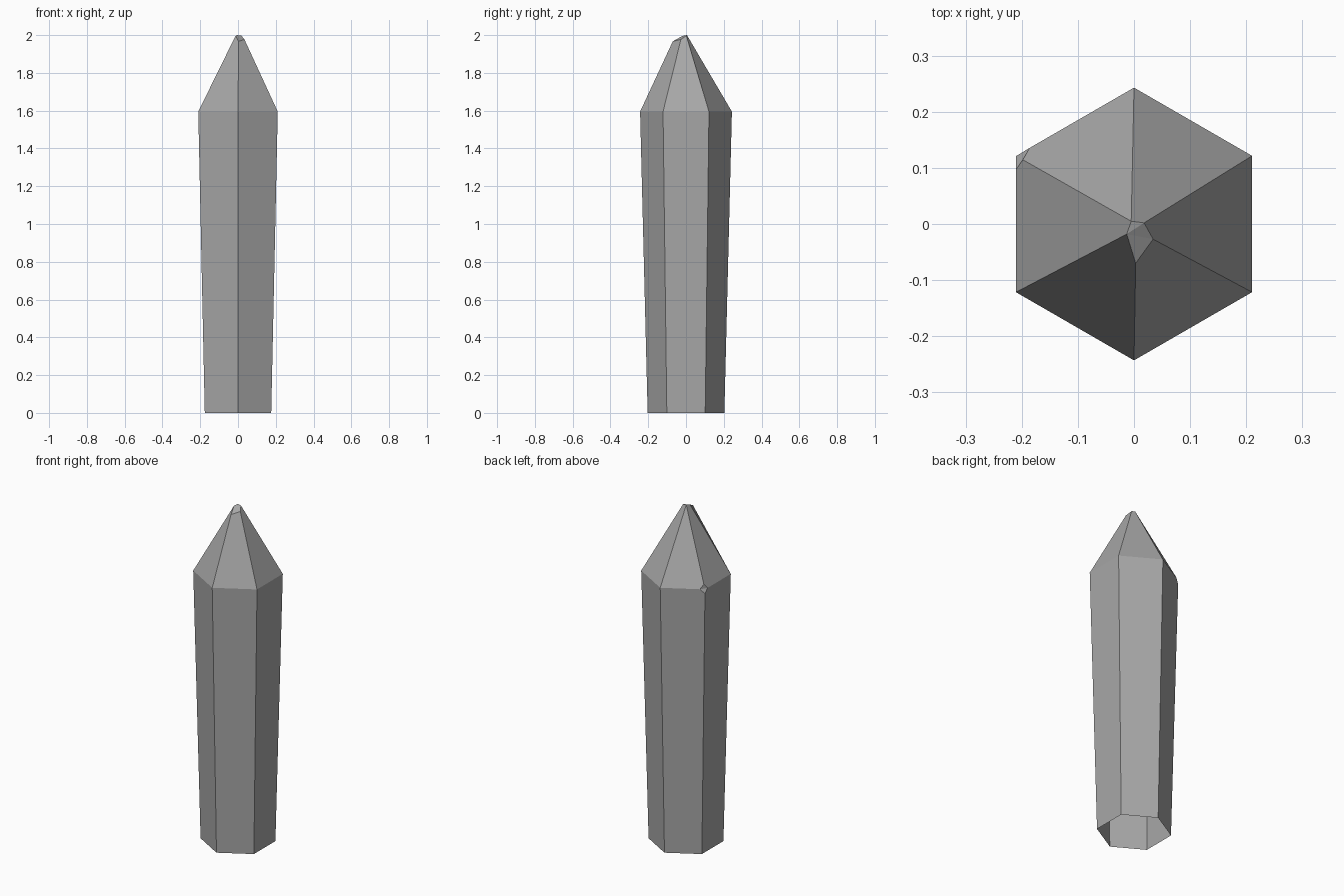
import bpy
import bmesh
from math import cos, sin, radians
from mathutils import Vector

cube = bpy.data.objects.get("Cube")
if cube:
    bpy.data.objects.remove(cube, do_unlink=True)

SIDES = 6
CHIPPED = 4  # index of the chipped shoulder corner

grey = bpy.data.materials.new("stone_grey")
grey.use_nodes = True
colour = (0.39, 0.39, 0.39, 1)
grey.diffuse_color = colour
grey.node_tree.nodes["Principled BSDF"].inputs["Base Color"].default_value = colour

bm = bmesh.new()


def ring(radius, z):
    angles = [radians(-90 + 360 / SIDES * i) for i in range(SIDES)]
    return [Vector((radius * cos(a), radius * sin(a), z)) for a in angles]


def face(*verts):
    """Make a face, skipping repeated corners."""
    bm.faces.new(list(dict.fromkeys(verts)))


# Foot and shoulder rings of the tapering shaft
foot_pos = ring(0.203, 0)
shoulder_pos = ring(0.243, 1.595)
foot = [bm.verts.new(p) for p in foot_pos]
shoulder = [bm.verts.new(p) for p in shoulder_pos]

# Slanted, broken tip: one corner per ridge, two ridges share the peak
tip = [bm.verts.new(p) for p in (
    (0.003, -0.07, 1.967), (0.034, -0.027, 1.977), (0.018, 0.002, 1.997),
    (-0.005, 0.005, 2.0), (-0.013, -0.018, 1.996))]
tip.insert(4, tip[3])

# Every shoulder corner has four points, which coincide unless chipped
arrive, leave, above, below = (list(shoulder) for _ in range(4))


def chip_point(target, amount):
    return bm.verts.new(shoulder_pos[CHIPPED].lerp(target, amount))


arrive[CHIPPED] = chip_point(shoulder_pos[CHIPPED - 1], 0.115)
leave[CHIPPED] = chip_point(shoulder_pos[CHIPPED + 1], 0.1)
above[CHIPPED] = chip_point(tip[CHIPPED].co, 0.06)
below[CHIPPED] = chip_point(foot_pos[CHIPPED], 0.016)
bm.verts.remove(shoulder[CHIPPED])

# Shaft walls (open at the foot) and pointed top
for i in range(SIDES):
    j = (i + 1) % SIDES
    face(foot[i], foot[j], below[j], arrive[j], leave[i], below[i])
    face(leave[i], arrive[j], above[j], tip[j], tip[i], above[i])

# Chip facets
face(below[CHIPPED], leave[CHIPPED], arrive[CHIPPED])
face(arrive[CHIPPED], leave[CHIPPED], above[CHIPPED])

# Tip facets fan out from the last ridge
for i in range(3):
    face(tip[5], tip[i], tip[i + 1])

mesh = bpy.data.meshes.new("crystal_shard")
bm.to_mesh(mesh)
bm.free()
mesh.materials.append(grey)
shard = bpy.data.objects.new("crystal_shard", mesh)
bpy.context.collection.objects.link(shard)
